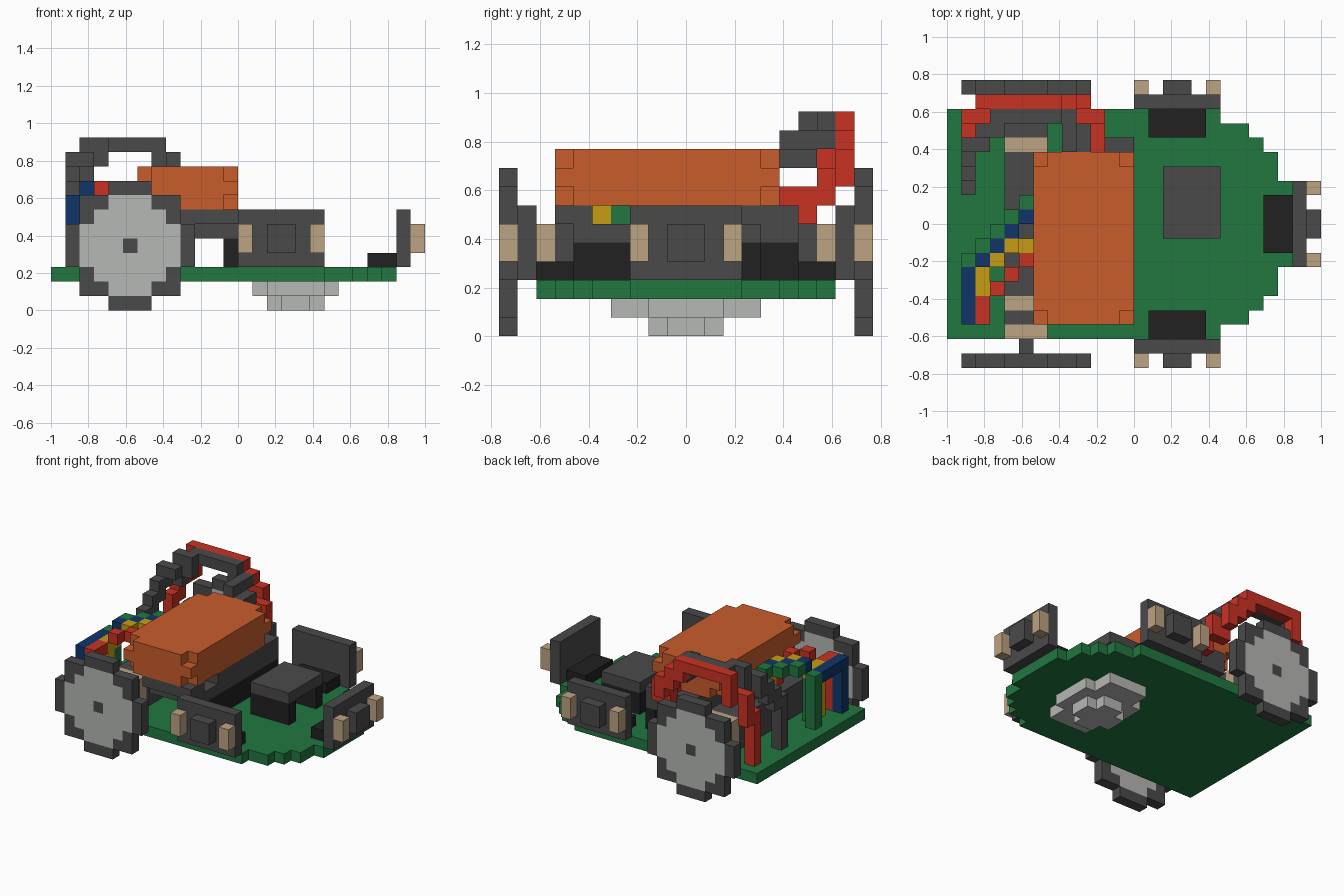
import bpy

if "Cube" in bpy.data.objects:
    bpy.data.objects.remove(bpy.data.objects["Cube"])

# Block model of a small wheeled robot on a grid of 1/13 unit cells.
S = 1 / 13


def lin(c):
    c /= 255
    return c / 12.92 if c < 0.04045 else ((c + 0.055) / 1.055) ** 2.4


COLOURS = dict(dark_grey=(74, 74, 74), black=(33, 33, 33), board_green=(33, 119, 64),
               light_grey=(182, 184, 181), tan=(188, 163, 130), orange=(201, 92, 43),
               red=(202, 50, 36), blue=(16, 53, 105), yellow=(199, 157, 18))
MATS = {}
for cname, rgb in COLOURS.items():
    m = bpy.data.materials.new(cname)
    m.diffuse_color = (*[lin(c) for c in rgb], 1)
    m.use_nodes = True
    m.node_tree.nodes["Principled BSDF"].inputs["Base Color"].default_value = m.diffuse_color
    MATS[cname] = m

# (direction, four corners) of each cell face
SIDES = [((1, 0, 0), ((1, 0, 0), (1, 1, 0), (1, 1, 1), (1, 0, 1))),
         ((-1, 0, 0), ((0, 0, 0), (0, 0, 1), (0, 1, 1), (0, 1, 0))),
         ((0, 1, 0), ((0, 1, 0), (0, 1, 1), (1, 1, 1), (1, 1, 0))),
         ((0, -1, 0), ((0, 0, 0), (1, 0, 0), (1, 0, 1), (0, 0, 1))),
         ((0, 0, 1), ((0, 0, 1), (1, 0, 1), (1, 1, 1), (0, 1, 1))),
         ((0, 0, -1), ((0, 0, 0), (0, 1, 0), (1, 1, 0), (1, 0, 0)))]


def box(x0, x1, y0, y1, z0, z1):
    return {(x, y, z) for x in range(x0, x1) for y in range(y0, y1) for z in range(z0, z1)}


def flip(cells):
    return {(x, 19 - y, z) for x, y, z in cells}


def add(v, d):
    return tuple(a + b for a, b in zip(v, d))


def part(name, colour, cells):
    verts, faces = {}, []
    for c in sorted(cells):
        for d, corners in SIDES:
            if add(c, d) not in cells:
                faces.append([verts.setdefault(add(c, k), len(verts)) for k in corners])
    me = bpy.data.meshes.new(name)
    me.from_pydata([(x * S - 1, (y - 10) * S, z * S) for x, y, z in verts], [], faces)
    me.materials.append(MATS[colour])
    ob = bpy.data.objects.new(name, me)
    bpy.context.collection.objects.link(ob)


def pair(name, colour, cells):
    part(name + "_front", colour, cells)
    part(name + "_back", colour, flip(cells))


# Circuit board with stepped rounded nose
board = set()
for y, end in zip(range(2, 10), (19, 21, 22, 23, 23, 24, 24, 24)):
    board |= box(0, end, y, y + 1, 2, 3)
part("board", "board_green", board | flip(board))

# Caster under the nose
part("caster", "light_grey", box(14, 20, 8, 12, 1, 2) | box(15, 19, 6, 14, 1, 2)
     | box(16, 18, 8, 12, 0, 1) | box(15, 19, 9, 11, 0, 1))

# Wheels: tyre, disc and axle
disc = lambda lo, hi: {(x, 0, z) for x in range(1, 10) for z in range(9)
                       if lo <= (x - 5) ** 2 + (z - 4) ** 2 <= hi}
pair("tyre", "dark_grey", disc(11, 18))
pair("wheel_disc", "light_grey", disc(1, 10))
pair("axle", "dark_grey", box(5, 6, 0, 2, 4, 5))

# Motors with tan bands
pair("motor_band", "tan", box(4, 7, 2, 3, 3, 6) | box(4, 7, 4, 5, 3, 6))
pair("motor_gear", "dark_grey", box(4, 7, 3, 4, 3, 6))
part("motor_body", "dark_grey", box(4, 7, 5, 15, 3, 6))

# Battery tray, its foot and the battery with clipped corners
tray = box(8, 13, 4, 16, 5, 6) | box(8, 13, 3, 16, 6, 7)
part("battery_tray", "dark_grey", tray - box(8, 13, 5, 7, 6, 7))
part("tray_foot", "black", box(12, 13, 4, 16, 3, 5))
corners = {(x, y, z) for x in (6, 12) for y in (3, 14) for z in (7, 9)}
part("battery", "orange", box(6, 13, 3, 15, 7, 10) - corners)

# Chip on two rows of legs
part("chip", "dark_grey", box(15, 19, 9, 14, 5, 6))
part("chip_legs", "black", box(15, 19, 9, 10, 3, 5) | box(15, 19, 13, 14, 3, 5))

# Side sensors
pair("side_sensor_plate", "dark_grey", box(13, 19, 1, 2, 3, 7))
pair("side_sensor_centre", "dark_grey", box(15, 17, 0, 1, 4, 6))
pair("side_sensor_eyes", "tan", box(13, 14, 0, 1, 4, 6) | box(18, 19, 0, 1, 4, 6))
pair("side_sensor_base", "black", box(14, 18, 2, 4, 3, 4))

# Nose sensor
part("nose_sensor_plate", "dark_grey", box(24, 25, 7, 13, 3, 7))
part("nose_sensor_centre", "dark_grey", box(25, 26, 9, 11, 4, 6))
part("nose_sensor_eyes", "tan", box(25, 26, 7, 8, 4, 6) | box(25, 26, 12, 13, 4, 6))
part("nose_sensor_base", "black", box(22, 24, 8, 12, 3, 4))

# Thin signal wires rising from the board and arching to the motors
part("blue_wire", "blue", box(1, 2, 3, 4, 3, 8) | box(1, 2, 3, 7, 7, 8)
     | {(2, 7, 8), (3, 8, 8), (4, 9, 8), (5, 10, 7), (5, 10, 6)})
part("red_signal_wire", "red", box(2, 3, 3, 4, 3, 8)
     | {(2, 4, 7), (3, 5, 8), (4, 6, 8), (5, 7, 7), (5, 7, 6)})
part("yellow_wire", "yellow", box(2, 3, 5, 6, 3, 8)
     | {(2, 6, 7), (3, 7, 8), (4, 8, 8), (5, 8, 7), (5, 8, 6)})
part("green_wire", "board_green", box(1, 2, 7, 8, 3, 8) | box(2, 3, 6, 7, 3, 7)
     | {(2, 8, 8), (3, 9, 8), (4, 10, 8), (5, 11, 7), (5, 11, 6)})

# Power wires looping over the back wheel
part("red_power_wire", "red", box(1, 2, 16, 17, 3, 8) | box(1, 2, 17, 18, 7, 10)
     | box(2, 3, 17, 18, 9, 10) | box(2, 3, 18, 19, 9, 12) | box(2, 8, 18, 19, 11, 12)
     | box(7, 9, 18, 19, 10, 11) | box(8, 10, 18, 19, 9, 10) | box(9, 10, 18, 19, 8, 9)
     | box(9, 11, 17, 18, 7, 9) | box(10, 11, 15, 18, 7, 8) | box(10, 11, 15, 17, 6, 7))
part("dark_power_wire", "dark_grey", box(1, 2, 12, 13, 3, 8) | box(1, 2, 13, 14, 7, 9)
     | box(1, 2, 14, 15, 8, 10) | box(1, 2, 15, 16, 9, 11) | box(2, 4, 16, 17, 10, 12)
     | {(1, 15, 10), (2, 15, 10), (2, 16, 9)}
     | box(3, 8, 17, 18, 11, 12) | box(7, 9, 17, 18, 10, 11)
     | box(8, 9, 16, 17, 9, 11) | box(8, 9, 15, 16, 9, 11) | box(9, 10, 15, 17, 9, 10))
